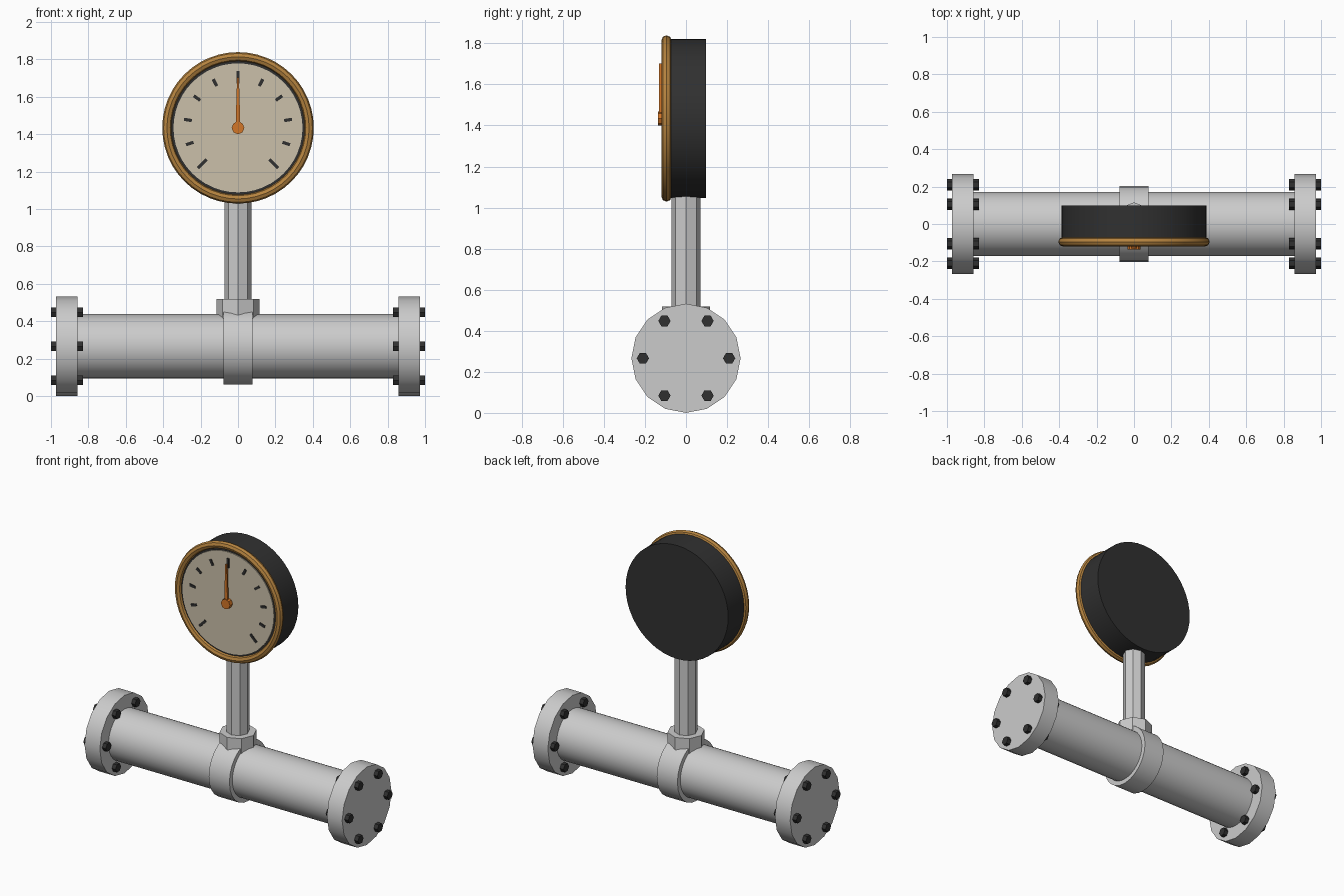
import bpy, bmesh, math
from mathutils import Matrix, Vector

if "Cube" in bpy.data.objects:
    bpy.data.objects.remove(bpy.data.objects["Cube"])

PIPE_Z = 0.266
DIAL_Z = 1.434
AXIS_ROT = {"X": Matrix.Rotation(math.pi / 2, 4, "Y"),
            "Y": Matrix.Rotation(math.pi / 2, 4, "X"),
            "Z": Matrix.Identity(4)}


def material(name, rgb):
    mat = bpy.data.materials.new(name)
    mat.use_nodes = True
    mat.diffuse_color = (*rgb, 1)
    bsdf = mat.node_tree.nodes["Principled BSDF"]
    bsdf.inputs["Base Color"].default_value = (*rgb, 1)
    bsdf.inputs["Roughness"].default_value = 0.6
    return mat


steel = material("light steel", (0.6, 0.6, 0.6))
dark = material("dark metal", (0.03, 0.03, 0.03))
brass = material("brass", (0.47, 0.23, 0.05))
cream = material("cream dial", (0.6, 0.53, 0.4))
orange = material("orange", (0.65, 0.18, 0.02))


def finish(name, bm, mat):
    bmesh.ops.recalc_face_normals(bm, faces=bm.faces)
    mesh = bpy.data.meshes.new(name)
    bm.to_mesh(mesh)
    bm.free()
    mesh.materials.append(mat)
    obj = bpy.data.objects.new(name, mesh)
    bpy.context.collection.objects.link(obj)
    bpy.ops.object.select_all(action="DESELECT")
    obj.select_set(True)
    bpy.context.view_layer.objects.active = obj
    bpy.ops.object.shade_smooth_by_angle(angle=math.radians(30))
    return obj


def add_cylinder(bm, axis, start, end, radius, sides, offset):
    """Cylinder from start to end along an axis; offset is its centre line."""
    centre = Vector(offset)
    centre["XYZ".index(axis)] = (start + end) / 2
    bmesh.ops.create_cone(bm, cap_ends=True, segments=sides, radius1=radius,
                          radius2=radius, depth=end - start,
                          matrix=Matrix.Translation(centre) @ AXIS_ROT[axis])


def cylinder(name, mat, *args):
    bm = bmesh.new()
    add_cylinder(bm, *args)
    return finish(name, bm, mat)


# Pipe run and central collar
pipe_line = (0, 0, PIPE_Z)
cylinder("pipe", steel, "X", -0.9, 0.9, 0.172, 32, pipe_line)
cylinder("collar", steel, "X", -0.078, 0.078, 0.204, 24, pipe_line)

# End flanges with a ring of through bolts
for side, sign in (("left", 1), ("right", -1)):
    a, b = sorted((sign * 0.857, sign * 0.972))
    cylinder(side + "_flange", steel, "X", a, b, 0.266, 16, pipe_line)
    bm = bmesh.new()
    a, b = sorted((sign * 0.83, sign))
    for i in range(6):
        t = i * math.pi / 3
        spot = (0, 0.21 * math.cos(t), PIPE_Z + 0.21 * math.sin(t))
        add_cylinder(bm, "X", a, b, 0.03, 6, spot)
    finish(side + "_bolts", bm, dark)

# Octagonal fitting and stem
cylinder("stem_nut", steel, "Z", 0.36, 0.518, 0.116, 8, (0, 0, 0))
cylinder("stem", steel, "Z", 0.45, 1.1, 0.071, 8, (0, 0, 0))

# Gauge housing and dial
dial_line = (0, 0, DIAL_Z)
cylinder("gauge_body", dark, "Y", -0.1, 0.098, 0.387, 48, dial_line)
cylinder("dial_face", cream, "Y", -0.106, -0.098, 0.345, 48, dial_line)

# Rounded bezel ring: an octagonal section spun about the gauge axis
bm = bmesh.new()
section = [bm.verts.new((0.38 + 0.025 * math.cos(i * math.pi / 4),
                         -0.095 + 0.025 * math.sin(i * math.pi / 4), DIAL_Z))
           for i in range(8)]
loop = [bm.edges.new((section[i], section[i - 1])) for i in range(8)]
bmesh.ops.spin(bm, geom=section + loop, cent=dial_line, axis=(0, 1, 0),
               angle=2 * math.pi, steps=48, use_merge=True)
bmesh.ops.remove_doubles(bm, verts=bm.verts, dist=0.0001)
finish("bezel", bm, brass)

# Scale marks, with longer ones at the ends and the middle
bm = bmesh.new()
for i in range(-5, 6):
    length = 0.065 if i % 5 == 0 else 0.042
    place = (Matrix.Translation((0, -0.108, DIAL_Z))
             @ Matrix.Rotation(math.radians(27 * i), 4, "Y")
             @ Matrix.Translation((0, 0, 0.271))
             @ Matrix.Diagonal((0.017, 0.008, length, 1)))
    bmesh.ops.create_cube(bm, size=1, matrix=place)
finish("scale_marks", bm, dark)

# Tapered needle and its hub
bm = bmesh.new()
bmesh.ops.create_cube(bm, size=1)
for v in bm.verts:
    tip = v.co.z > 0
    v.co = (v.co.x * (0.01 if tip else 0.026),
            -0.125 + v.co.y * 0.012, DIAL_Z + (0.268 if tip else 0))
finish("needle", bm, orange)
cylinder("needle_hub", orange, "Y", -0.136, -0.104, 0.034, 8, dial_line)
